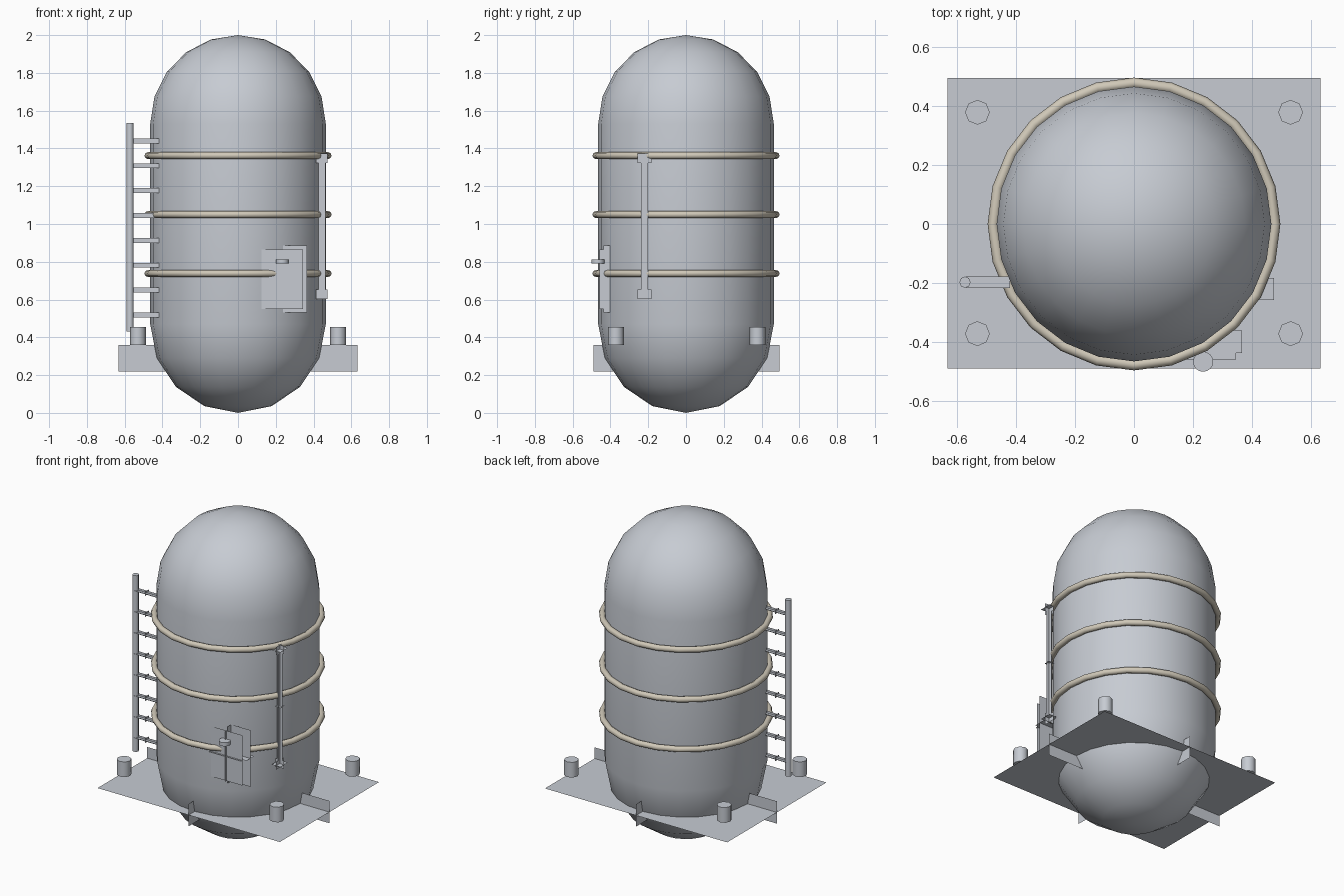
import bpy
import bmesh
from math import sin, cos, pi, radians
from mathutils import Matrix

if "Cube" in bpy.data.objects:
    bpy.data.objects.remove(bpy.data.objects["Cube"], do_unlink=True)


def make_material(name, rgb):
    mat = bpy.data.materials.new(name)
    mat.use_nodes = True
    mat.diffuse_color = (*rgb, 1)
    mat.node_tree.nodes["Principled BSDF"].inputs["Base Color"].default_value = (*rgb, 1)
    return mat


GREY = make_material("pale_grey_metal", (0.57, 0.60, 0.65))
BEIGE = make_material("beige_band", (0.63, 0.58, 0.48))


def finish(bm, name, mat, smooth=0):
    """Turn a bmesh into a named object, smoothing edges below an angle."""
    mesh = bpy.data.meshes.new(name)
    bm.to_mesh(mesh)
    bm.free()
    obj = bpy.data.objects.new(name, mesh)
    bpy.context.collection.objects.link(obj)
    mesh.materials.append(mat)
    if smooth:
        bpy.ops.object.select_all(action="DESELECT")
        bpy.context.view_layer.objects.active = obj
        obj.select_set(True)
        bpy.ops.object.shade_smooth_by_angle(angle=radians(smooth))
    return obj


def cylinder(name, radius, x, y, bottom, top, sides=8):
    bm = bmesh.new()
    place = Matrix.Translation((x, y, (bottom + top) / 2)) @ Matrix.Rotation(pi / sides * 2, 4, "Z")
    bmesh.ops.create_cone(bm, cap_ends=True, segments=sides, radius1=radius,
                          radius2=radius, depth=top - bottom, matrix=place)
    return finish(bm, name, GREY, 60)


def crossed_sheets(name, centre, size):
    """Three thin sheets crossing at the centre, one per axis."""
    bm = bmesh.new()
    for axis in range(3):
        u, v = (axis + 1) % 3, (axis + 2) % 3
        corners = []
        for su, sv in ((-1, -1), (1, -1), (1, 1), (-1, 1)):
            co = list(centre)
            co[u] += su * size[u] / 2
            co[v] += sv * size[v] / 2
            corners.append(bm.verts.new(co))
        bm.faces.new(corners)
    return finish(bm, name, GREY)


# Tank: a capsule profile spun around z
R, LOW, HIGH, CAP = 0.465, 0.47, 1.53, 0.47
profile = [(R * sin(i * pi / 8), LOW - CAP * cos(i * pi / 8)) for i in range(5)]
profile += [(R * cos(i * pi / 10), HIGH + CAP * sin(i * pi / 10)) for i in range(6)]
bm = bmesh.new()
verts = [bm.verts.new((r, 0, z)) for r, z in profile]
edges = [bm.edges.new(pair) for pair in zip(verts, verts[1:])]
bmesh.ops.spin(bm, geom=verts + edges, cent=(0, 0, 0), axis=(0, 0, 1),
               angle=2 * pi, steps=24)
bmesh.ops.remove_doubles(bm, verts=bm.verts, dist=0.0005)
bmesh.ops.recalc_face_normals(bm, faces=bm.faces)
finish(bm, "tank", GREY, 40)

# Bands around the tank
for i in range(3):
    bpy.ops.mesh.primitive_torus_add(major_segments=24, minor_segments=8,
                                     major_radius=0.477, minor_radius=0.0185,
                                     location=(0, 0, 0.738 + 0.312 * i))
    band = bpy.context.object
    band.name = f"band_{i + 1}"
    band.data.materials.append(BEIGE)
    bpy.ops.object.shade_smooth_by_angle(angle=radians(60))

# Base plate with stiffening fins, and corner posts
crossed_sheets("base_plate", (0, 0.003, 0.29), (1.264, 0.983, 0.14))
for x_side, x in (("right", -0.53), ("left", 0.53)):
    for y_side, y in (("front", -0.371), ("back", 0.378)):
        cylinder(f"post_{y_side}_{x_side}", 0.042, x, y, 0.36, 0.455)

# Ladder
cylinder("ladder_pole", 0.019, -0.572, -0.197, 0.43, 1.534)
for i in range(8):
    crossed_sheets(f"ladder_rung_{i + 1}", (-0.494, -0.197, 0.518 + 0.1317 * i),
                   (0.15, 0.038, 0.026))

# Side pipe with end brackets
crossed_sheets("pipe", (0.444, -0.22, 0.989), (0.038, 0.038, 0.768))
for end, z in (("bottom", 0.629), ("top", 1.347)):
    crossed_sheets(f"pipe_{end}_bracket", (0.444, -0.22, z), (0.06, 0.075, 0.05))

# Control box with door and knob
crossed_sheets("control_box", (0.2325, -0.399, 0.708), (0.265, 0.076, 0.355))
crossed_sheets("control_box_door", (0.2325, -0.447, 0.708), (0.225, 0.024, 0.315))
cylinder("control_box_knob", 0.034, 0.234, -0.466, 0.79, 0.813, sides=16)
